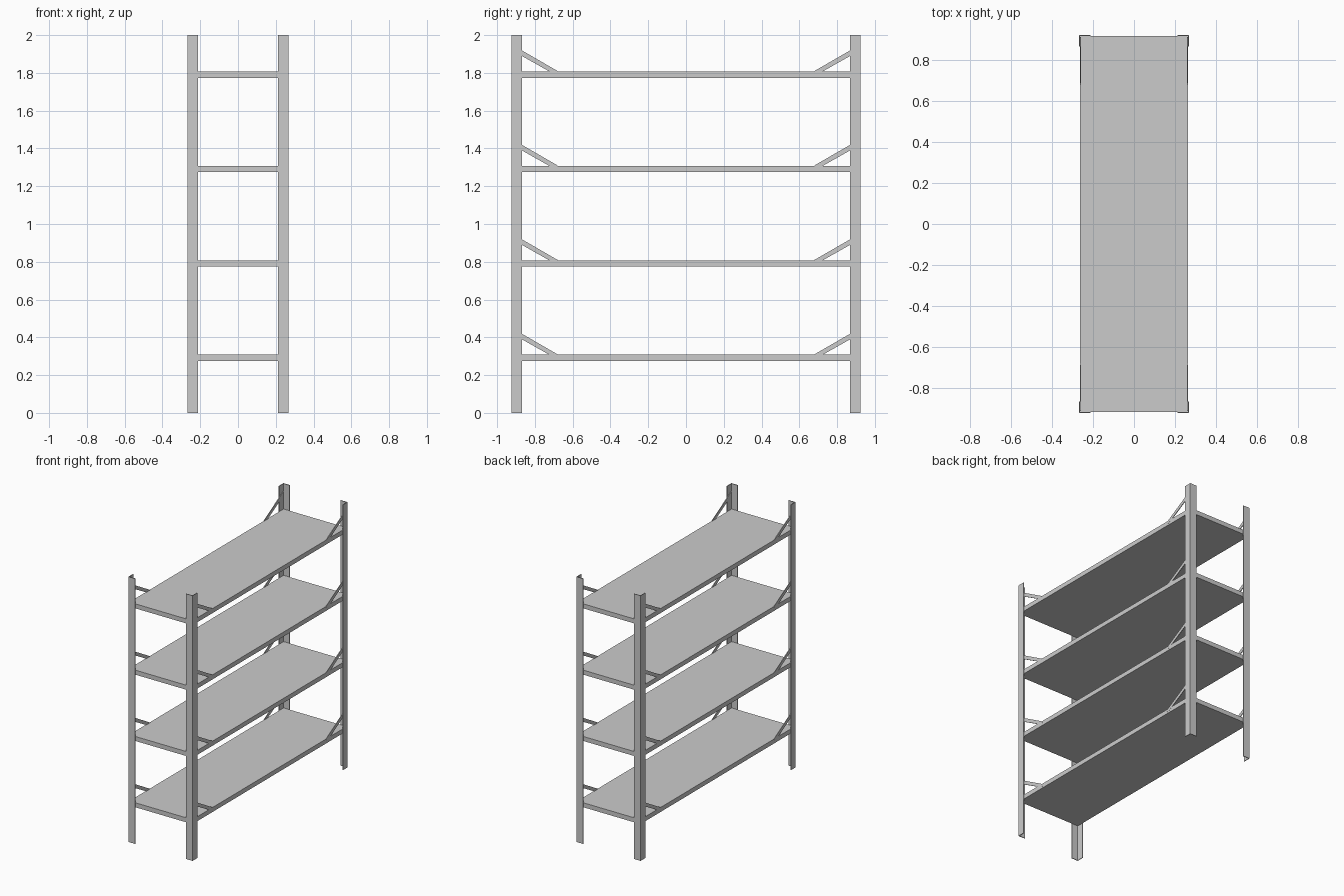
import bpy
import math
from mathutils import Matrix, Vector

if "Cube" in bpy.data.objects:
    bpy.data.objects.remove(bpy.data.objects["Cube"])

X, Y, H = 0.268, 0.924, 2.0      # half width, half depth, height
W, T = 0.056, 0.005              # angle-post flange width and sheet thickness
SHELF_TOPS = (0.308, 0.808, 1.308, 1.808)
SHELF_H = 0.034

grey = bpy.data.materials.new("grey_metal")
grey.diffuse_color = (0.6, 0.6, 0.6, 1)
grey.use_nodes = True
grey.node_tree.nodes["Principled BSDF"].inputs["Base Color"].default_value = grey.diffuse_color


def prism(name, outline, depth, place):
    """Extrude a 2D outline by depth along local z, then place each point."""
    n = len(outline)
    pts = [place(u, v, d) for d in (0, depth) for u, v in outline]
    faces = [list(range(n)), list(range(n, 2 * n))]
    faces += [[i, (i + 1) % n, (i + 1) % n + n, i + n] for i in range(n)]
    mesh = bpy.data.meshes.new(name)
    mesh.from_pydata(pts, [], faces)
    import bmesh
    bm = bmesh.new()
    bm.from_mesh(mesh)
    bmesh.ops.recalc_face_normals(bm, faces=bm.faces)
    bm.to_mesh(mesh)
    bm.free()
    mesh.materials.append(grey)
    obj = bpy.data.objects.new(name, mesh)
    bpy.context.collection.objects.link(obj)
    return obj


# L-section corner posts, corner facing outwards
angle = [(0, 0), (W, 0), (W, T), (T, T), (T, W), (0, W)]
for sx in (-1, 1):
    for sy in (-1, 1):
        prism("corner_post", angle, H,
              lambda u, v, d: (sx * (X - u), sy * (Y - v), d))

# flat shelves sitting inside the posts
sx_, sy_ = X - T, Y - T
for top in SHELF_TOPS:
    prism("shelf", [(-sx_, -sy_), (sx_, -sy_), (sx_, sy_), (-sx_, sy_)], SHELF_H,
          lambda u, v, d: (u, v, top - SHELF_H + d))

# diagonal flat-bar braces between posts and shelf ends (y inset, z above shelf top)
brace = [(0.010, 0.137), (0.244, 0.002), (0.254, -0.020), (0.235, -0.020), (0.010, 0.107)]
for top in SHELF_TOPS:
    for sx in (-1, 1):
        for sy in (-1, 1):
            prism("corner_brace", brace, T,
                  lambda u, v, d: (sx * (X - T + 0.0005 - d), sy * (Y - u), top + v))
